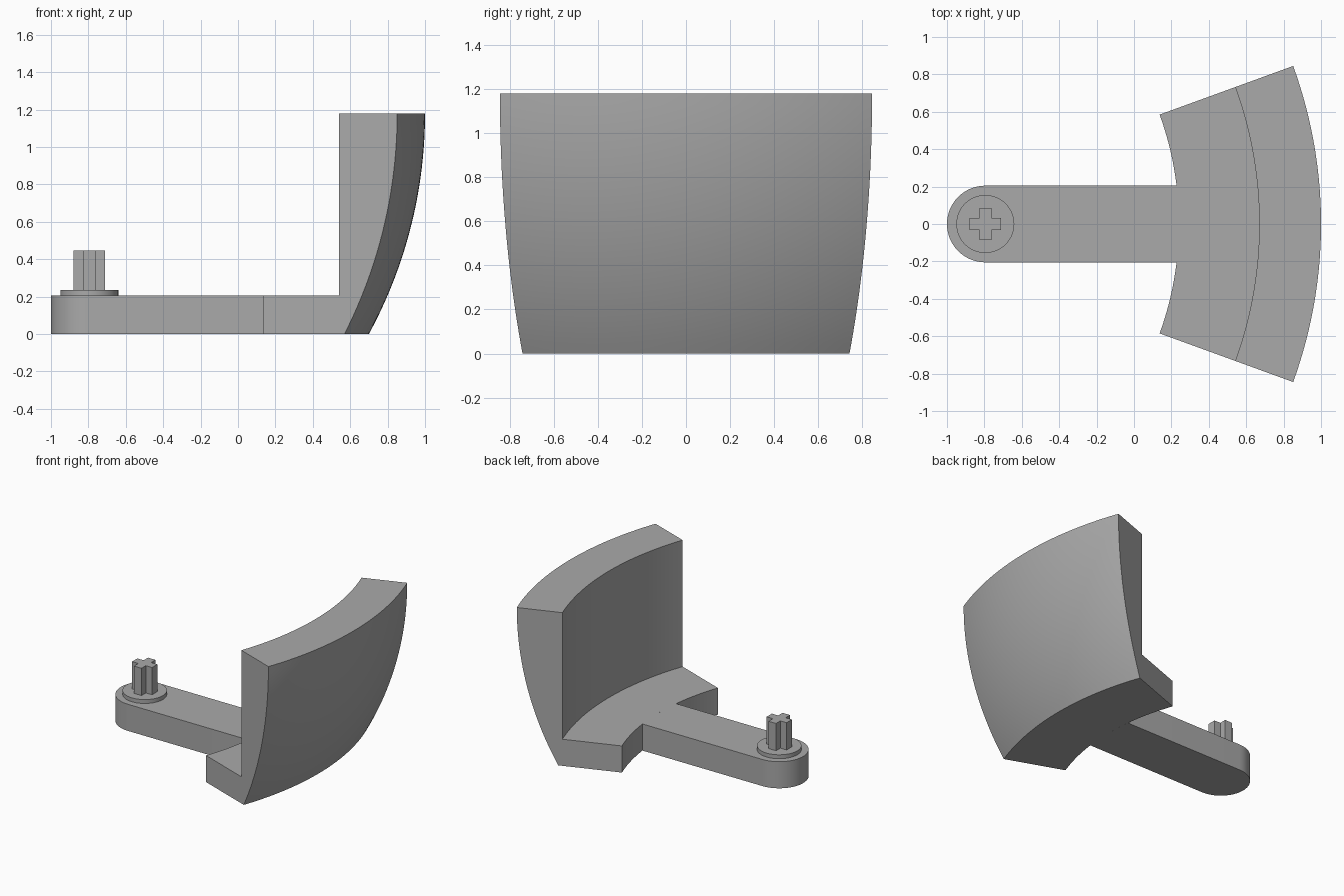
import bpy, bmesh
from math import sin, cos, asin, pi, radians, sqrt

if "Cube" in bpy.data.objects:
    bpy.data.objects.remove(bpy.data.objects["Cube"])

grey = bpy.data.materials.new("plain grey")
grey.use_nodes = True
GREY = (0.4, 0.4, 0.4, 1)
grey.diffuse_color = GREY
grey.node_tree.nodes["Principled BSDF"].inputs["Base Color"].default_value = GREY

PIVOT_X = -1.47          # axis the curved wall sweeps around
R_IN, R_WALL, R_OUT = 1.71, 2.14, 2.47
HEIGHT, BASE = 1.18, 0.205
PEG_X, ARM_R = -0.795, 0.205


def finish(name, bm):
    bmesh.ops.recalc_face_normals(bm, faces=bm.faces)
    mesh = bpy.data.meshes.new(name)
    bm.to_mesh(mesh)
    bm.free()
    mesh.materials.append(grey)
    obj = bpy.data.objects.new(name, mesh)
    bpy.context.collection.objects.link(obj)
    bpy.ops.object.select_all(action='DESELECT')
    obj.select_set(True)
    bpy.context.view_layer.objects.active = obj
    bpy.ops.object.shade_smooth_by_angle(angle=radians(30))


def extrude(name, outline, z0, z1):
    bm = bmesh.new()
    face = bm.faces.new([bm.verts.new((x, y, z0)) for x, y in outline])
    top = bmesh.ops.extrude_face_region(bm, geom=[face])["geom"]
    for v in top:
        if isinstance(v, bmesh.types.BMVert):
            v.co.z = z1
    finish(name, bm)


def arc(cx, r, a0, a1, n):
    angles = [a0 + (a1 - a0) * i / n for i in range(n + 1)]
    return [(cx + r * cos(a), r * sin(a)) for a in angles]


# Curved wall with spherical outer face and inner ledge, swept about the pivot
rows = 24
outer = [(sqrt(R_OUT**2 - (HEIGHT * (1 - i / rows))**2), HEIGHT * i / rows)
         for i in range(rows + 1)]
profile = [(R_IN, 0)] + outer + [(R_WALL, HEIGHT), (R_WALL, BASE), (R_IN, BASE)]
steps, half = 40, radians(20)
bm = bmesh.new()
rings = []
for i in range(steps + 1):
    a = -half + 2 * half * i / steps
    rings.append([bm.verts.new((PIVOT_X + r * cos(a), r * sin(a), z)) for r, z in profile])
for ra, rb in zip(rings, rings[1:]):
    for j in range(len(profile)):
        k = (j + 1) % len(profile)
        bm.faces.new((ra[j], ra[k], rb[k], rb[j]))
bm.faces.new(rings[0])
bm.faces.new(rings[-1])
finish("curved_wall", bm)

# Arm with a rounded end, meeting the ledge along its inner arc
join = asin(ARM_R / R_IN)
extrude("arm", arc(PEG_X, ARM_R, pi / 2, 3 * pi / 2, 32)
        + arc(PIVOT_X, R_IN, -join, join, 12), 0, BASE)

# Round collar and cross-shaped peg
extrude("peg_collar", arc(PEG_X, 0.155, 0, 2 * pi, 48)[:-1], BASE, 0.235)
w, e = 0.032, 0.085
corner = [(e, -w), (e, w), (w, w)]
cross = []
for q in range(4):
    for x, y in corner:
        cross.append((PEG_X + x, y))
    corner = [(-y, x) for x, y in corner]
extrude("cross_peg", cross, 0.235, 0.445)
